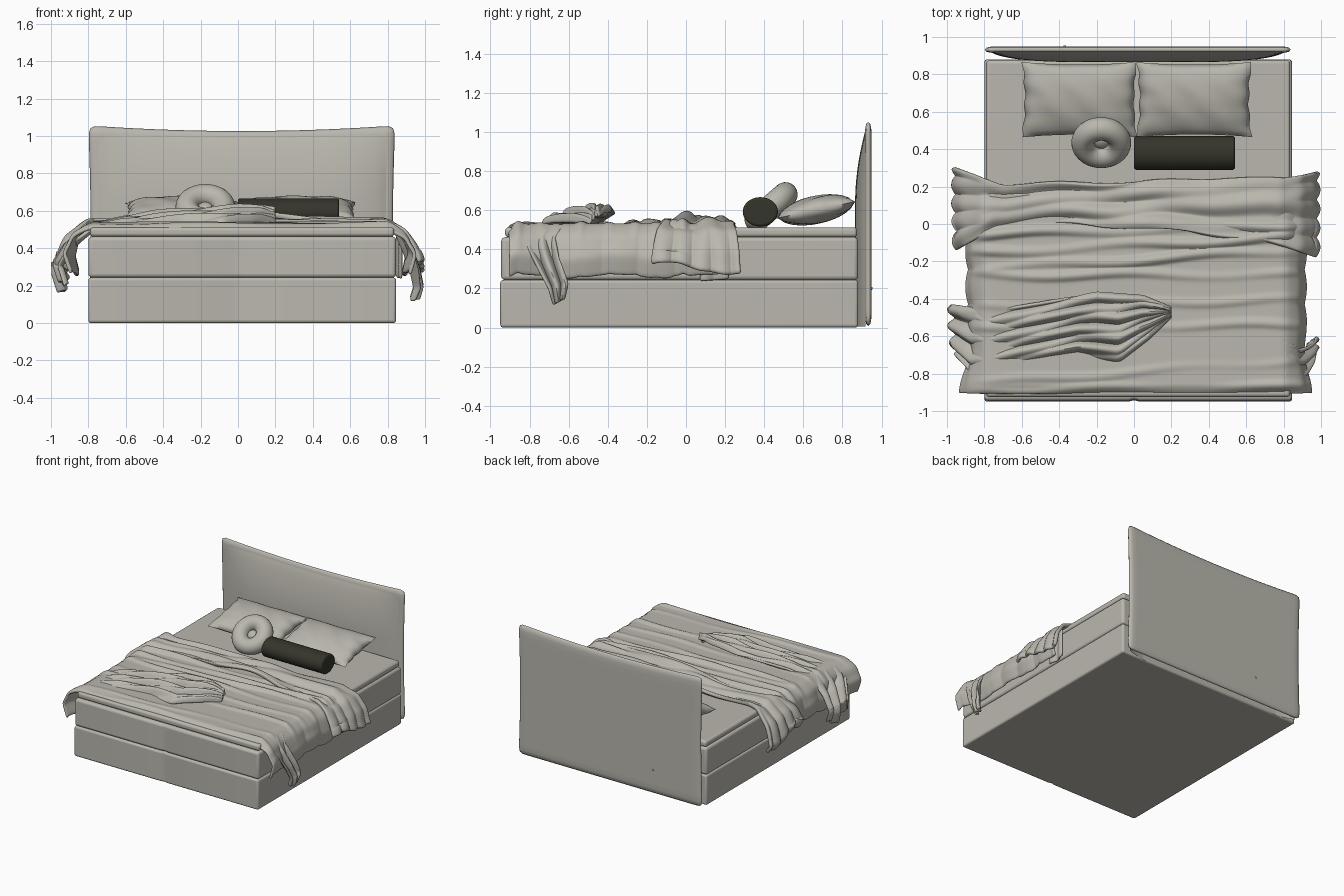
import bpy, bmesh, math
from mathutils import Vector

cube = bpy.data.objects.get("Cube")
if cube:
    bpy.data.objects.remove(cube, do_unlink=True)


def material(name, rgb):
    m = bpy.data.materials.new(name)
    m.use_nodes = True
    m.diffuse_color = (*rgb, 1)
    bsdf = m.node_tree.nodes["Principled BSDF"]
    bsdf.inputs["Base Color"].default_value = (*rgb, 1)
    bsdf.inputs["Roughness"].default_value = 0.8
    return m


LINEN = material("warm grey linen", (0.49, 0.475, 0.42))
OLIVE = material("dark olive velvet", (0.035, 0.035, 0.024))
MID, HALF = 0.02, 0.82      # centre and half width of the bed


def finish(bm, name, mat=LINEN, angle=50):
    bmesh.ops.recalc_face_normals(bm, faces=bm.faces)
    me = bpy.data.meshes.new(name)
    bm.to_mesh(me)
    bm.free()
    me.materials.append(mat)
    ob = bpy.data.objects.new(name, me)
    bpy.context.collection.objects.link(ob)
    bpy.ops.object.select_all(action="DESELECT")
    ob.select_set(True)
    bpy.context.view_layer.objects.active = ob
    bpy.ops.object.shade_smooth_by_angle(angle=math.radians(angle))
    return ob


def box(name, x0, x1, y0, y1, z0, z1, bevel, seam=0.0):
    bm = bmesh.new()
    bmesh.ops.create_cube(bm, size=1)
    for v in bm.verts:
        v.co = Vector(((x0, x1)[v.co.x > 0], (y0, y1)[v.co.y > 0], (z0, z1)[v.co.z > 0]))
    if seam:    # shallow upholstery seam down the middle of the front
        for x in (-0.03, 0, 0.03):
            bmesh.ops.bisect_plane(bm, geom=bm.verts[:] + bm.edges[:] + bm.faces[:],
                                   plane_co=(x, 0, 0), plane_no=(1, 0, 0))
        for v in bm.verts:
            if abs(v.co.x) < 0.01 and v.co.y < 0:
                v.co.y += seam
    ob = finish(bm, name)
    b = ob.modifiers.new("soft edges", "BEVEL")
    b.width, b.segments, b.limit_method, b.angle_limit = bevel, 4, "ANGLE", math.radians(50)
    return ob


def grid(fn, nu, nv, bm=None):
    bm = bm or bmesh.new()
    rows = [[bm.verts.new(fn(i / nu, j / nv)) for j in range(nv + 1)] for i in range(nu + 1)]
    for a, b in zip(rows, rows[1:]):
        for j in range(nv):
            bm.faces.new((a[j], b[j], b[j + 1], a[j + 1]))
    return bm


def cloth(name, fn, nu, nv, thick):
    ob = finish(grid(fn, nu, nv), name, angle=70)
    s = ob.modifiers.new("thickness", "SOLIDIFY")
    s.thickness, s.offset = thick, 0
    ob.modifiers.new("smooth", "SUBSURF").levels = 1
    return ob


def along(points, t):
    """Point at fraction t of the length of a polyline."""
    pts = [Vector(p) for p in points]
    lens = [(b - a).length for a, b in zip(pts, pts[1:])]
    d = t * sum(lens)
    for a, b, l in zip(pts, pts[1:], lens):
        if d <= l:
            return a.lerp(b, d / l)
        d -= l
    return pts[-1]


def value(points, x):
    """Piecewise linear value at x."""
    if x <= points[0][0]:
        return points[0][1]
    for (x0, y0), (x1, y1) in zip(points, points[1:]):
        if x <= x1:
            return y0 + (y1 - y0) * (x - x0) / (x1 - x0)
    return points[-1][1]


def bump(d, w):
    return math.exp(-(d / w) ** 2)


# Box base, mattress and topper
box("bed_base", -0.80, 0.845, -0.95, 0.88, 0, 0.243, 0.015, 0.008)
box("mattress", -0.80, 0.845, -0.945, 0.88, 0.243, 0.462, 0.02, 0.008)
box("topper", -0.79, 0.835, -0.925, 0.875, 0.462, 0.512, 0.018)


# Headboard: flat flange with a cushioned front and a dipped top edge
def board_point(u, w, y):
    s = 2 * u - 1
    top = 1.03 + 0.03 * s * s
    x = MID + s * (HALF + 0.003 - 0.012 * math.sin(math.pi * w))
    return x, y, 0.005 + w * (top - 0.005)


def cushion(u, w):
    s = min(1, abs(2 * u - 1))
    side = (1 - s ** 5) ** 0.8
    rise = min(1, max(0, (1 - w) / 0.36))
    return board_point(0.022 + u * 0.956, w * 0.965, 0.918 - 0.053 * side * math.sin(rise * math.pi / 2) ** 0.8)


flange = cloth("headboard_flange", lambda u, w: board_point(u, w, 0.932), 24, 12, 0.034)
finish(grid(cushion, 48, 40), "headboard_cushion")
bm = bmesh.new()
bmesh.ops.create_cone(bm, cap_ends=True, segments=12, radius1=0.008, radius2=0.006, depth=0.008)
stud = finish(bm, "headboard_stud")
stud.location, stud.rotation_euler = (-0.37, 0.95, 0.2), (-math.pi / 2, 0, 0)


# Duvet over the mattress, with creases running across
DUVET = [(-0.855, 0.26), (-0.88, 0.36), (-0.85, 0.47), (-0.79, 0.522), (0.81, 0.522),
         (0.87, 0.47), (0.905, 0.36), (0.885, 0.26)]
CREASES = [(-0.88, 0.01, 0.018), (-0.79, 0.07, 0.012), (-0.54, 0.0, 0.014), (-0.42, 0.02, 0.012),
           (-0.27, 0.0, 0.022), (-0.19, 0.06, 0.028), (-0.11, 0.05, 0.03), (-0.03, 0.03, 0.03)]


def duvet(u, v):
    p = along(DUVET, u)
    y = -0.905 + v * 1.07
    x, z = p
    flat = min(1, max(0, (0.9 - abs(x - MID)) / 0.1))
    side = 1 - flat
    h = 0
    for y0, slope, height in CREASES:
        wave = 0.012 * math.sin(x * 7 + y0 * 40)
        h += height * bump(y - y0 - slope * x - wave, 0.02) * (0.65 + 0.35 * math.sin(x * 4 + y0 * 60))
    z += h * (0.3 + 0.7 * flat) - 0.03 * max(0, 1 - v * 25) * flat
    x += math.copysign(side * (0.015 * math.sin(y * 17 + 1) - 0.035 * max(0, -y - 0.55) / 0.35), x)
    if z < 0.4:
        z += 0.01 * math.sin(y * 13)
    return x, y, z


cloth("duvet", duvet, 84, 110, 0.02)

# Turned-back duvet fold, flaring wider at both hanging ends
FOLD = [(-0.90, 0.27), (-0.945, 0.33), (-0.90, 0.45), (-0.80, 0.545), (0.78, 0.55),
        (0.88, 0.50), (0.935, 0.41), (0.965, 0.31)]


def fold(u, v):
    x, z = along(FOLD, u)
    back = value([(-0.95, 0.30), (-0.85, 0.27), (-0.7, 0.215), (0, 0.225), (0.5, 0.25), (0.8, 0.24), (0.97, 0.29)], x)
    front = value([(-0.95, -0.15), (-0.75, -0.02), (-0.3, 0.0), (0.3, -0.04), (0.7, -0.10), (0.97, -0.17)], x)
    y = front + v * (back - front) + 0.008 * math.sin(x * 11)
    end = max(0, abs(x - MID) - 0.78) / 0.17
    r = 0.013 * math.sin(v * 9 + 2.5 * math.sin(x * 3)) + 0.007 * math.sin(v * 19 - x * 5)
    z += r * (1 - 0.6 * min(1, end)) - 0.015 * v + 0.02 * (1 - v) * math.sin(x * 5 + 1)
    x += math.copysign(min(1, end) * 0.025 * math.sin(v * 14), x)
    if z < 0.36:
        z += 0.03 * math.sin(v * 5 + 0.5)
    return x, y, z


cloth("duvet_fold", fold, 84, 36, 0.028)
cloth("duvet_under_corner", lambda u, v: (0.862 + 0.012 * math.sin(u * 9), 0.07 + 0.15 * u,
                                          0.235 + 0.012 * u + 0.25 * v), 8, 8, 0.016)

# Gathered throw spilling over the right-hand edge
THROW = [(-0.93, 0.19), (-0.965, 0.30), (-0.90, 0.41), (-0.80, 0.50), (-0.60, 0.545),
         (-0.30, 0.57), (0.0, 0.595), (0.12, 0.595), (0.20, 0.575)]


def throw(u, v):
    x, z = along(THROW, u)
    back = value([(-0.98, -0.43), (-0.75, -0.46), (-0.5, -0.42), (-0.2, -0.365), (0.05, -0.385), (0.2, -0.45)], x)
    front = value([(-0.98, -0.68), (-0.85, -0.82), (-0.6, -0.755), (-0.3, -0.70), (-0.08, -0.735), (0.08, -0.61), (0.2, -0.49)], x)
    y = front + v * (back - front)
    lift = min(1, max(0, (x + 0.85) / 0.4))
    folds = 0.016 * math.sin(v * 22 + x * 5) + 0.010 * math.sin(v * 41 - x * 7)
    z += folds * (0.3 + 0.7 * lift) + 0.055 * lift * (v - 0.45) - 0.035 * lift * (max(0, 0.15 - v) + max(0, v - 0.85)) / 0.15
    x += (1 - lift) * (0.02 * math.sin(v * 19) - 0.015 * v)
    if z < 0.3:
        z += 0.03 * math.sin(v * 8)
    return x, y, z


cloth("throw_blanket", throw, 76, 56, 0.018)

# Loose blanket corner hanging at the left front, narrowing to a tip
TAIL = [(0.80, 0.525), (0.85, 0.49), (0.90, 0.40), (0.945, 0.28), (0.965, 0.18), (0.945, 0.115)]


def tail(u, v):
    x, z = along(TAIL, u)
    front = value([(0.1, -0.67), (0.2, -0.70), (0.3, -0.755), (0.4, -0.81), (0.53, -0.84)], z)
    back = value([(0.1, -0.63), (0.2, -0.605), (0.35, -0.65), (0.45, -0.67), (0.53, -0.62)], z)
    return x + 0.022 * math.sin(v * 13 + u * 3) * min(1, u * 3), front + v * (back - front), z + 0.03 * v * u


cloth("blanket_corner", tail, 26, 20, 0.018)


# Sleeping pillows with pinched corners
def pillow(name, x, tilt):
    bm = bmesh.new()
    for sign in (1, -1):
        def half(u, v):
            a, b = 2 * u - 1, 2 * v - 1
            puff = max(0, (1 - a ** 4) * (1 - b * b)) ** 0.55
            return (a * 0.307 * (1 - 0.05 * (1 - b * b)) + 0.004 * math.sin(b * 11),
                    b * 0.205 * (1 - 0.07 * (1 - a * a)),
                    sign * 0.068 * puff + 0.004 * math.sin(a * 9 + b * 5) * puff)
        grid(half, 28, 22, bm)
    bmesh.ops.remove_doubles(bm, verts=bm.verts, dist=0.0005)
    ob = finish(bm, name, angle=80)
    ob.location, ob.rotation_euler = (x, 0.665, 0.602), (math.radians(tilt), 0, 0)


pillow("right_pillow", -0.292, 11)
pillow("left_pillow", 0.322, 12)

# Round ring cushion leaning on the pillows
bm = grid(lambda u, v: ((0.097 + 0.063 * math.cos(v * math.tau)) * math.cos(u * math.tau),
                        (0.097 + 0.063 * math.cos(v * math.tau)) * math.sin(u * math.tau),
                        0.063 * math.sin(v * math.tau)), 40, 20)
bmesh.ops.remove_doubles(bm, verts=bm.verts, dist=0.0005)
ring = finish(bm, "ring_cushion", angle=80)
bm = bmesh.new()
bmesh.ops.create_uvsphere(bm, u_segments=20, v_segments=10, radius=0.04)
bmesh.ops.scale(bm, vec=(1, 1, 0.5), verts=bm.verts)
button = finish(bm, "ring_cushion_centre")
for ob in (ring, button):
    ob.location, ob.rotation_euler = (-0.175, 0.435, 0.617), (math.radians(41), 0, 0)

# Dark bolster
bm = bmesh.new()
bmesh.ops.create_cone(bm, cap_ends=True, segments=40, radius1=0.09, radius2=0.09, depth=0.54)
bmesh.ops.scale(bm, vec=(0.83, 1, 1), verts=bm.verts)
bolster = finish(bm, "bolster", OLIVE)
bolster.location, bolster.rotation_euler = (0.27, 0.38, 0.592), (0, math.pi / 2, 0)
b = bolster.modifiers.new("rounded ends", "BEVEL")
b.width, b.segments, b.limit_method = 0.012, 3, "ANGLE"
